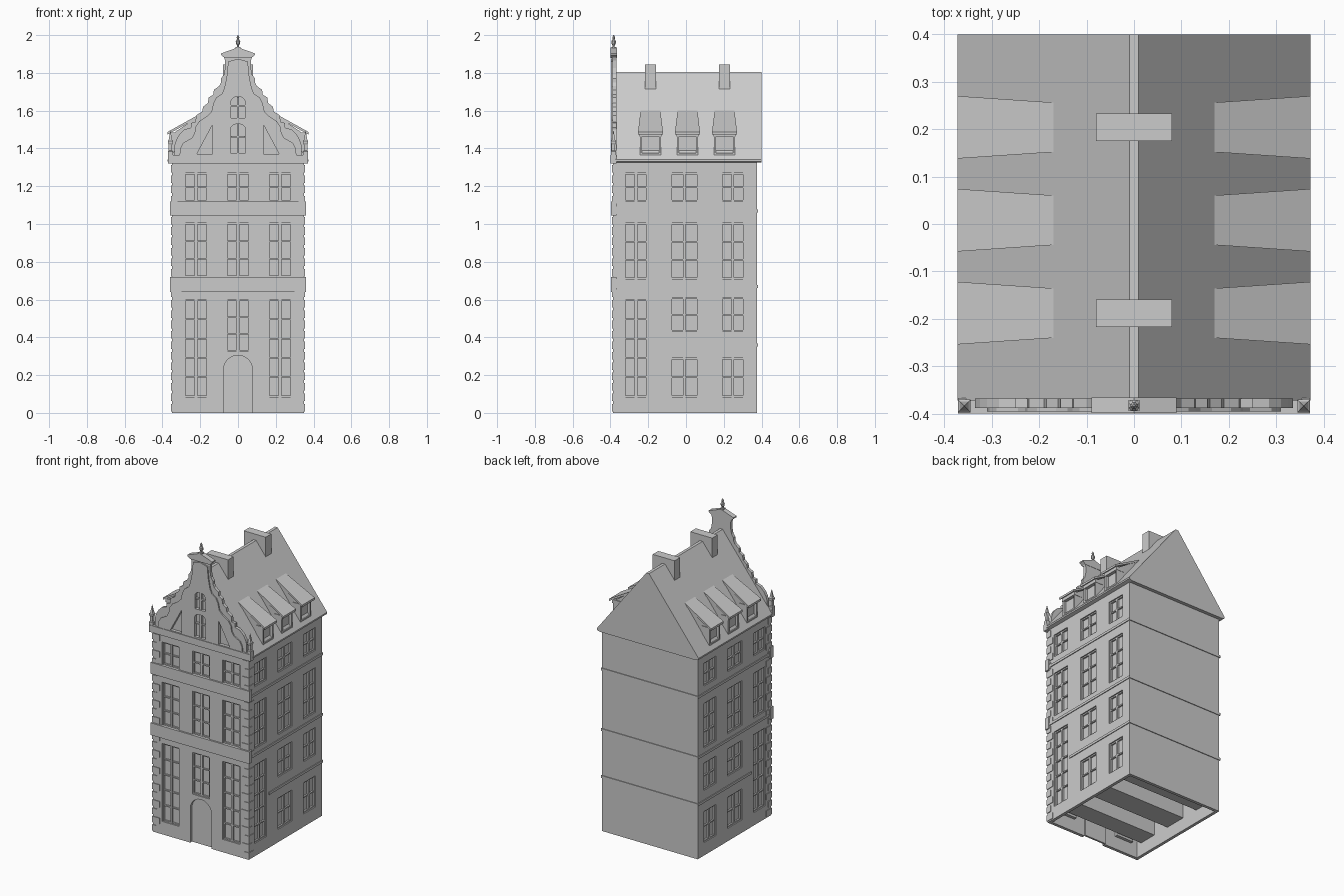
import bpy, bmesh, math
from mathutils import Matrix

if "Cube" in bpy.data.objects:
    bpy.data.objects.remove(bpy.data.objects["Cube"])

FRONT, BACK, SIDE, WALL = -0.387, 0.377, 0.35, 0.02


def finish(name, bm):
    bmesh.ops.recalc_face_normals(bm, faces=bm.faces)
    me = bpy.data.meshes.new(name)
    bm.to_mesh(me)
    bm.free()
    ob = bpy.data.objects.new(name, me)
    bpy.context.collection.objects.link(ob)
    return ob


def box(bm, x0, x1, y0, y1, z0, z1):
    m = Matrix.Translation(((x0 + x1) / 2, (y0 + y1) / 2, (z0 + z1) / 2))
    m = m @ Matrix.Diagonal((abs(x1 - x0), abs(y1 - y0), abs(z1 - z0), 1))
    bmesh.ops.create_cube(bm, size=1, matrix=m)


def prism(bm, pts, y0, y1):
    """Extrude an (x, z) outline along y."""
    f = bm.faces.new([bm.verts.new((x, y0, z)) for x, z in pts])
    r = bmesh.ops.extrude_face_region(bm, geom=[f])
    vs = [v for v in r["geom"] if isinstance(v, bmesh.types.BMVert)]
    bmesh.ops.translate(bm, verts=vs, vec=(0, y1 - y0, 0))


def mirrored(half):
    """Full outline from the right half, listed bottom to top."""
    return half + [(-x, z) for x, z in reversed(half) if x > 0]


def arch(w, z0, spring, rise):
    arc = [(w * math.cos(a), spring + rise * math.sin(a))
           for a in [i * math.pi / 12 for i in range(13)]]
    return [(w, z0)] + arc + [(-w, z0)]


def lathe(bm, x, y, prof, n):
    rings = []
    for r, z in prof:
        rings.append([bm.verts.new((x + r * math.cos(math.tau * (i + .5) / n),
                                    y + r * math.sin(math.tau * (i + .5) / n), z)) for i in range(n)])
    for a, b in zip(rings, rings[1:]):
        for i in range(n):
            bm.faces.new((a[i], a[(i + 1) % n], b[(i + 1) % n], b[i]))
    bm.faces.new(rings[0])
    bm.faces.new(rings[-1])


def cut(ob, *cutters):
    for c in cutters:
        c.hide_render = True
        m = ob.modifiers.new("cut", "BOOLEAN")
        m.operation, m.solver, m.object = "DIFFERENCE", "EXACT", c
    dg = bpy.context.evaluated_depsgraph_get()
    me = bpy.data.meshes.new_from_object(ob.evaluated_get(dg))
    ob.modifiers.clear()
    ob.data = me
    for c in cutters:
        bpy.data.objects.remove(c)


def wall_box(bm, wall, u0, u1, d0, d1, z0, z1):
    """Box on a wall: u along the wall, d depth inwards; wall 0 = front, +-1 = sides."""
    if wall == 0:
        box(bm, u0, u1, FRONT + d0, FRONT + d1, z0, z1)
    else:
        box(bm, wall * (SIDE - d0), wall * (SIDE - d1), u0, u1, z0, z1)


def sash(bm, wall, u0, u1, z0, z1):
    """Window frame with centre mullion and transoms."""
    t, d0, d1, c = 0.008, 0.007, 0.019, (u0 + u1) / 2
    for a, b in ((u0, u0 + t), (u1 - t, u1), (c - .007, c + .007)):
        wall_box(bm, wall, a, b, d0, d1, z0, z1)
    n = max(2, round((z1 - z0) / 0.095))
    for i in range(n + 1):
        z = z0 + t / 2 + (z1 - z0 - t) * i / n
        wall_box(bm, wall, u0, u1, d0 + .001, d1, z - t / 2, z + t / 2)


# window layout
windows = []
for x in (-0.222, 0, 0.222):
    for z0, z1 in ((0.085 if x else 0.325, 0.6), (0.72, 1.005), (1.12, 1.27)):
        windows.append((0, x - .063, x + .063, z0, z1))
for s in (-1, 1):
    for y0, y1 in ((-.327, -.203), (-.083, .065), (.186, .31)):
        low = [(0.085, 0.6)] if y0 < -.3 else [(0.085, 0.29), (0.43, 0.61)]
        for z0, z1 in low + [(0.71, 1.005), (1.12, 1.27)]:
            windows.append((s, y0, y1, z0, z1))

# hollow walls with window and door openings
bm = bmesh.new()
box(bm, -SIDE, SIDE, FRONT, BACK, 0, 1.336)
walls = finish("walls", bm)
bm = bmesh.new()
box(bm, -SIDE + WALL, SIDE - WALL, FRONT + WALL, BACK - WALL, -1, 1.31)
cavity = finish("cavity_cutter", bm)
bm = bmesh.new()
for w in windows:
    wall_box(bm, w[0], w[1], w[2], -0.02, WALL + .005, w[3], w[4])
prism(bm, arch(0.078, -0.1, 0.225, 0.08), FRONT - .02, FRONT + WALL + .005)
cut(walls, cavity, finish("opening_cutter", bm))

# sashes and the blocks of glass behind them
bm, glass = bmesh.new(), bmesh.new()
for w, u0, u1, z0, z1 in windows:
    sash(bm, w, u0, u1, z0, z1)
    if w == 0:
        wall_box(glass, 0, u0, u1, 0.018, 0.04, z0, z1)
    elif w == 1:
        wall_box(glass, 1, u0, u1, 0.018, 2 * SIDE - .018, z0, z1)
finish("window_sashes", bm)
finish("window_glass", glass)

# door
bm = bmesh.new()
prism(bm, arch(0.078, 0, 0.225, 0.08), FRONT + .018, FRONT + .03)
finish("door", bm)

# facade bands and cornice
bm = bmesh.new()
for w, z0, z1, y in ((.361, .64, .72, -.398), (.361, 1.045, 1.12, -.398), (.371, 1.32, 1.365, -.4)):
    box(bm, -w, w, y, -.367, z0, z1)
finish("facade_bands", bm)

# thin string courses around the sides and back
bm = bmesh.new()
for z, y0 in ((.36, -.18), (.67, -.37), (1.07, -.37)):
    box(bm, -.355, .355, BACK - .01, BACK + .005, z - .008, z + .008)
    for s in (-1, 1):
        box(bm, s * .345, s * .355, y0, BACK, z - .008, z + .008)
finish("string_courses", bm)

# corner quoins
bm = bmesh.new()
for i in range(24):
    a, b = (.05, .03) if i % 2 else (.03, .05)
    for s in (-1, 1):
        box(bm, s * (SIDE - a), s * (SIDE + .004), FRONT - .004, FRONT + .015, i * .055 + .008, i * .055 + .048)
        box(bm, s * (SIDE - .015), s * (SIDE + .004), FRONT - .004, FRONT + b, i * .055 + .008, i * .055 + .048)
finish("corner_quoins", bm)

# roof
bm = bmesh.new()
prism(bm, mirrored([(.35, 1.325), (.372, 1.332), (.372, 1.342), (.01, 1.805)]), -.372, .4)
finish("roof", bm)

# chimneys
bm = bmesh.new()
for y in (-.188, .204):
    box(bm, -.08, .08, y - .029, y + .029, 1.66, 1.845)
finish("chimneys", bm)

# dormers
bm, lids = bmesh.new(), bmesh.new()
for s in (-1, 1):
    for y in (-.188, .008, .204):
        box(bm, s * .2, s * .335, y - .052, y + .052, 1.37, 1.475)
        for e in (-1, 1):
            box(bm, s * .3, s * .353, y + e * .044, y + e * .056, 1.362, 1.48)
        box(bm, s * .3, s * .353, y - .055, y + .055, 1.362, 1.375)
        box(bm, s * .3, s * .356, y - .058, y + .058, 1.462, 1.485)
        # side cheeks and sloping lid
        for x0, x1, w0, w1, z0, z1, t in ((.165, .372, .052, .066, 1.603, 1.488, .014),
                                          (.185, .35, .05, .054, 1.585, 1.49, .1)):
            c = [[lids.verts.new((s * x, y + e * w, z - dz)) for e, dz in ((-1, 0), (1, 0), (1, t), (-1, t))]
                 for x, w, z in ((x0, w0, z0), (x1 if t < .05 else .33, w1, z1))]
            lids.faces.new(c[0])
            lids.faces.new(c[1])
            for i in range(4):
                j = (i + 1) % 4
                lids.faces.new((c[0][i], c[0][j], c[1][j], c[1][i]))
finish("dormer_fronts", bm)
finish("dormer_roofs", lids)

# stepped gable, with openings
outer = [(.335, 1.36), (.335, 1.42), (.325, 1.45), (.31, 1.475), (.285, 1.5), (.25, 1.51), (.25, 1.535),
         (.225, 1.54), (.222, 1.575), (.19, 1.595), (.185, 1.62), (.16, 1.64), (.155, 1.67), (.13, 1.685),
         (.128, 1.71), (.1, 1.73), (.09, 1.75), (.09, 1.77), (.075, 1.79), (.068, 1.825),
         (.068, 1.865), (.075, 1.885), (.087, 1.897), (0, 1.93)]
inner = [(.31, 1.36), (.305, 1.4), (.29, 1.43), (.245, 1.455), (.23, 1.48), (.225, 1.515), (.205, 1.545),
         (.165, 1.57), (.14, 1.595), (.13, 1.64), (.115, 1.67), (.085, 1.69), (.072, 1.72),
         (.06, 1.78), (.052, 1.86), (0, 1.875)]
holes = [arch(.04, 1.375, 1.5, .03), arch(.038, 1.56, 1.645, .03)]
holes += [[(s * .135, 1.37), (s * .218, 1.37), (s * .135, 1.525)] for s in (-1, 1)]
for name, half, y0, y1 in (("gable", outer, -.388, -.368), ("gable_panel", inner, -.396, -.386)):
    bm = bmesh.new()
    prism(bm, mirrored(half), y0, y1)
    plate = finish(name, bm)
    bm = bmesh.new()
    for h in holes:
        prism(bm, h, -.45, -.376)
    cut(plate, finish("gable_cutter", bm))

# gable window bars and sill, cap moulding
bm = bmesh.new()
for z0, z1 in ((1.375, 1.527), (1.56, 1.672)):
    box(bm, -.006, .006, -.392, -.37, z0, z1)
    box(bm, -.038, .038, -.39, -.37, z0 + (z1 - z0) * .55, z0 + (z1 - z0) * .55 + .008)
prism(bm, mirrored([(.072, 1.88), (.09, 1.895), (.09, 1.903), (0, 1.935)]), -.399, -.366)
finish("gable_trim", bm)

# top finial and corner obelisks
bm = bmesh.new()
box(bm, -.012, .012, -.395, -.371, 1.92, 1.938)
lathe(bm, 0, -.383, [(.006, 1.935), (.006, 1.945), (.012, 1.955), (.013, 1.968), (.006, 1.978),
                     (.008, 1.988), (.002, 2.0)], 8)
for s in (-1, 1):
    lathe(bm, s * .358, -.384, [(.019, 1.36), (.019, 1.385), (.013, 1.39), (.013, 1.42), (.019, 1.43),
                                (.019, 1.44), (.013, 1.445), (.001, 1.495)], 4)
finish("finials", bm)
